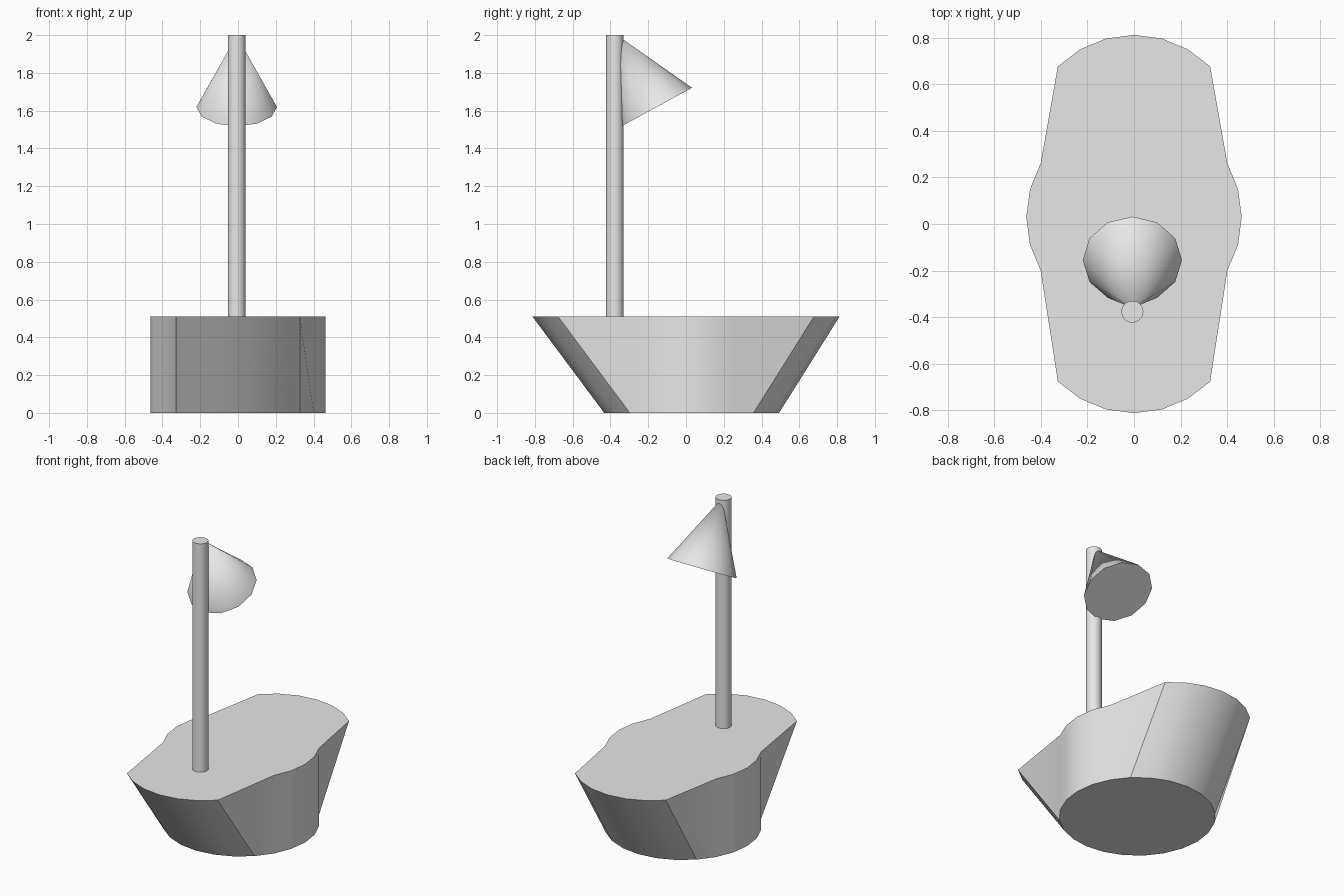
import bpy
import math

cube = bpy.data.objects.get("Cube")
if cube:
    bpy.data.objects.remove(cube, do_unlink=True)

grey = bpy.data.materials.new("light grey")
grey.use_nodes = True
colour = (0.8, 0.8, 0.8, 1)
grey.diffuse_color = colour
grey.node_tree.nodes["Principled BSDF"].inputs["Base Color"].default_value = colour


def finish(name):
    obj = bpy.context.object
    obj.name = name
    obj.data.materials.append(grey)
    bpy.ops.object.shade_smooth_by_angle(angle=math.radians(30))
    return obj


# Hull: a cylinder whose top rim is pulled out at bow and stern
RADIUS, HEIGHT = 0.463, 0.51
bpy.ops.mesh.primitive_cylinder_add(vertices=24, radius=RADIUS, depth=HEIGHT,
                                    location=(0, 0.03, HEIGHT / 2))
for v in bpy.context.object.data.vertices:
    if v.co.z > 0 and abs(v.co.y) > RADIUS * 0.65:
        v.co.y += 0.32 if v.co.y > 0 else -0.38
finish("hull")

# Mast
bpy.ops.mesh.primitive_cylinder_add(vertices=32, radius=0.047, depth=2 - HEIGHT + 0.01,
                                    location=(-0.007, -0.377, (2 + HEIGHT - 0.01) / 2))
finish("mast")

# Sail: a cone tilted so its tip meets the top of the mast
bpy.ops.mesh.primitive_cone_add(vertices=12, radius1=0.213, depth=0.43,
                                location=(-0.007, -0.258, 1.808),
                                rotation=(math.radians(28.6), 0, 0))
finish("sail")
